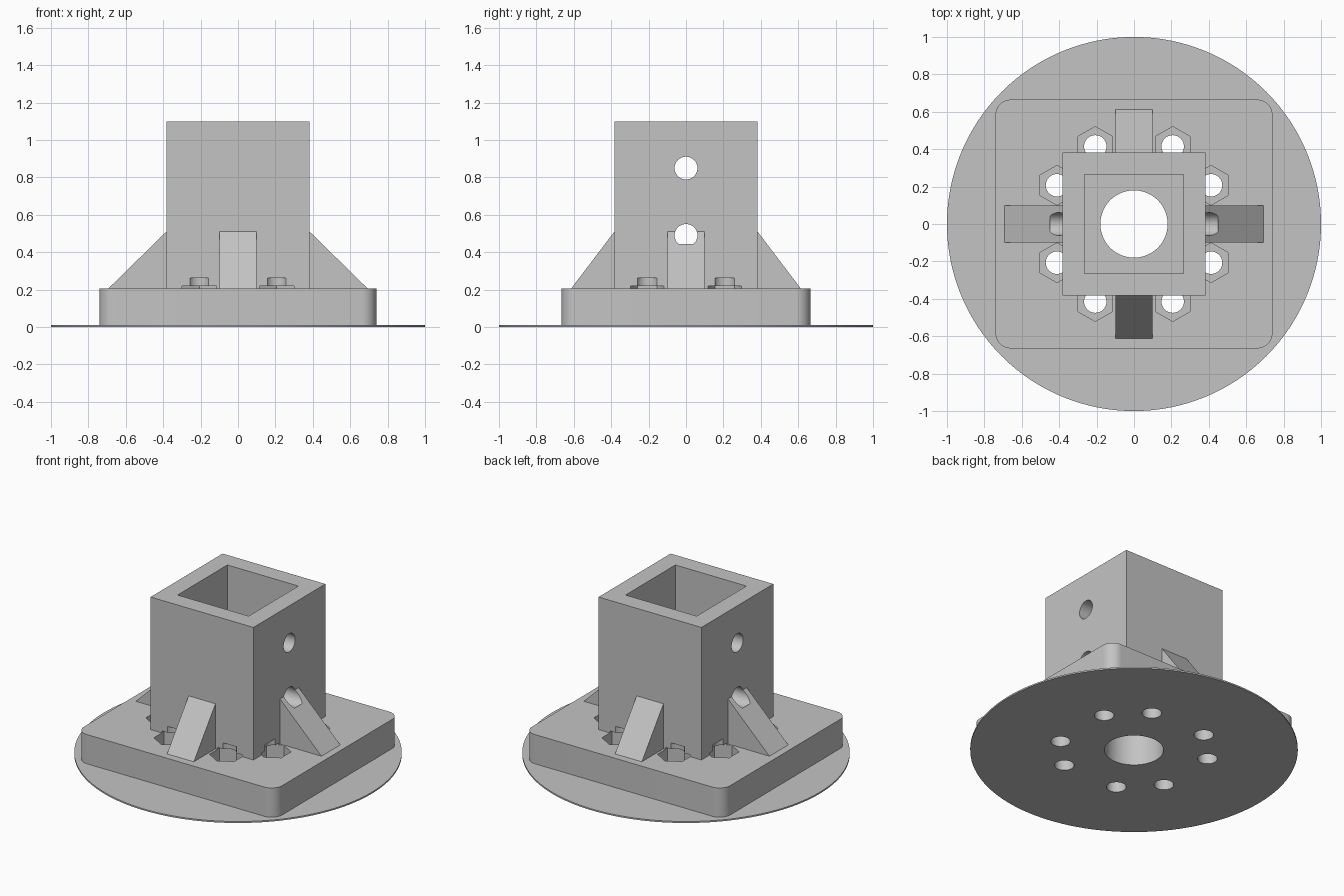
import bpy, bmesh
from math import sin, cos, pi
from mathutils import Matrix

cube = bpy.data.objects.get("Cube")
if cube:
    bpy.data.objects.remove(cube, do_unlink=True)

grey = bpy.data.materials.new("plain_grey")
grey.use_nodes = True
grey.diffuse_color = (0.55, 0.55, 0.55, 1)
grey.node_tree.nodes["Principled BSDF"].inputs["Base Color"].default_value = grey.diffuse_color

BASE_TOP, BRIM_TOP = 0.207, 0.01
POST_HALF, POST_TOP = 0.383, 1.1


def prism(name, profile, low, high, matrix=Matrix()):
    """Extrude a flat profile from low to high, then place it."""
    bm = bmesh.new()
    face = bm.faces.new([bm.verts.new((x, y, low)) for x, y in profile])
    top = bmesh.ops.extrude_face_region(bm, geom=[face])["geom"]
    for v in top:
        if isinstance(v, bmesh.types.BMVert):
            v.co.z = high
    bm.transform(matrix)
    bmesh.ops.recalc_face_normals(bm, faces=bm.faces)
    mesh = bpy.data.meshes.new(name)
    bm.to_mesh(mesh)
    bm.free()
    mesh.materials.append(grey)
    obj = bpy.data.objects.new(name, mesh)
    bpy.context.collection.objects.link(obj)
    return obj


def ring(radius, sides, cx=0, cy=0):
    return [(cx + radius * cos(pi / 2 + 2 * pi * i / sides),
             cy + radius * sin(pi / 2 + 2 * pi * i / sides)) for i in range(sides)]


def square(half):
    return [(-half, -half), (half, -half), (half, half), (-half, half)]


def rounded_rect(hx, hy, r, steps=10):
    points = []
    for k, (sx, sy) in enumerate([(1, 1), (-1, 1), (-1, -1), (1, -1)]):
        for i in range(steps + 1):
            a = (k + i / steps) * pi / 2
            points.append((sx * (hx - r) + r * cos(a), sy * (hy - r) + r * sin(a)))
    return points


# Brim, base plate and square post
brim = prism("brim_disc", ring(1, 128), 0, BRIM_TOP)
base = prism("base_plate", rounded_rect(0.74, 0.665, 0.08), BRIM_TOP, BASE_TOP)
post = prism("square_post", square(POST_HALF), BASE_TOP, POST_TOP)

# Triangular gussets on the four sides
gussets = []
for i, (side, reach) in enumerate([("left", 0.692), ("back", 0.613),
                                   ("right", 0.692), ("front", 0.613)]):
    triangle = [(POST_HALF, BASE_TOP), (reach, BASE_TOP), (POST_HALF, 0.51)]
    place = Matrix.Rotation(i * pi / 2, 4, "Z") @ Matrix.Rotation(pi / 2, 4, "X")
    gussets.append(prism(side + "_gusset", triangle, -0.1, 0.1, place))

# Cutters: socket, centre bore, cross pin holes, bolt holes and nut pockets
socket = prism("socket_cutter", square(0.265), 0.1, 1.3)
bore = prism("bore_cutter", ring(0.18, 64), -0.1, 0.4)
along_x = Matrix.Rotation(pi / 2, 4, "Y")
pins = [prism("pin_cutter", ring(0.061, 40), -0.45, 0.45,
              Matrix.Translation((0, 0, z)) @ along_x) for z in (0.49, 0.85)]
bolts, nuts = [], []
for ax, ay in [(0.207, 0.415), (0.412, 0.207)]:
    for sx in (-1, 1):
        for sy in (-1, 1):
            bolts.append(prism("bolt_cutter", ring(0.06, 32, sx * ax, sy * ay), -0.1, 0.262))
            nuts.append(prism("nut_cutter", ring(0.106, 6, sx * ax, sy * ay), 0.12, 0.22))


def cut(obj, cutters):
    bpy.context.view_layer.objects.active = obj
    for cutter in cutters:
        mod = obj.modifiers.new("cut", "BOOLEAN")
        mod.operation = "DIFFERENCE"
        mod.solver = "EXACT"
        mod.object = cutter
        bpy.ops.object.modifier_apply(modifier=mod.name)


cut(brim, [bore] + bolts)
cut(base, [bore] + bolts + nuts)
cut(post, [socket] + pins + bolts + nuts)
for gusset in (gussets[0], gussets[2]):
    cut(gusset, pins[:1])

for cutter in [socket, bore] + pins + bolts + nuts:
    bpy.data.objects.remove(cutter, do_unlink=True)

# Smooth round walls, keep hard edges
bpy.ops.object.select_all(action="DESELECT")
for obj in [brim, base, post] + gussets:
    obj.select_set(True)
bpy.context.view_layer.objects.active = base
bpy.ops.object.shade_smooth_by_angle(angle=pi / 6)
